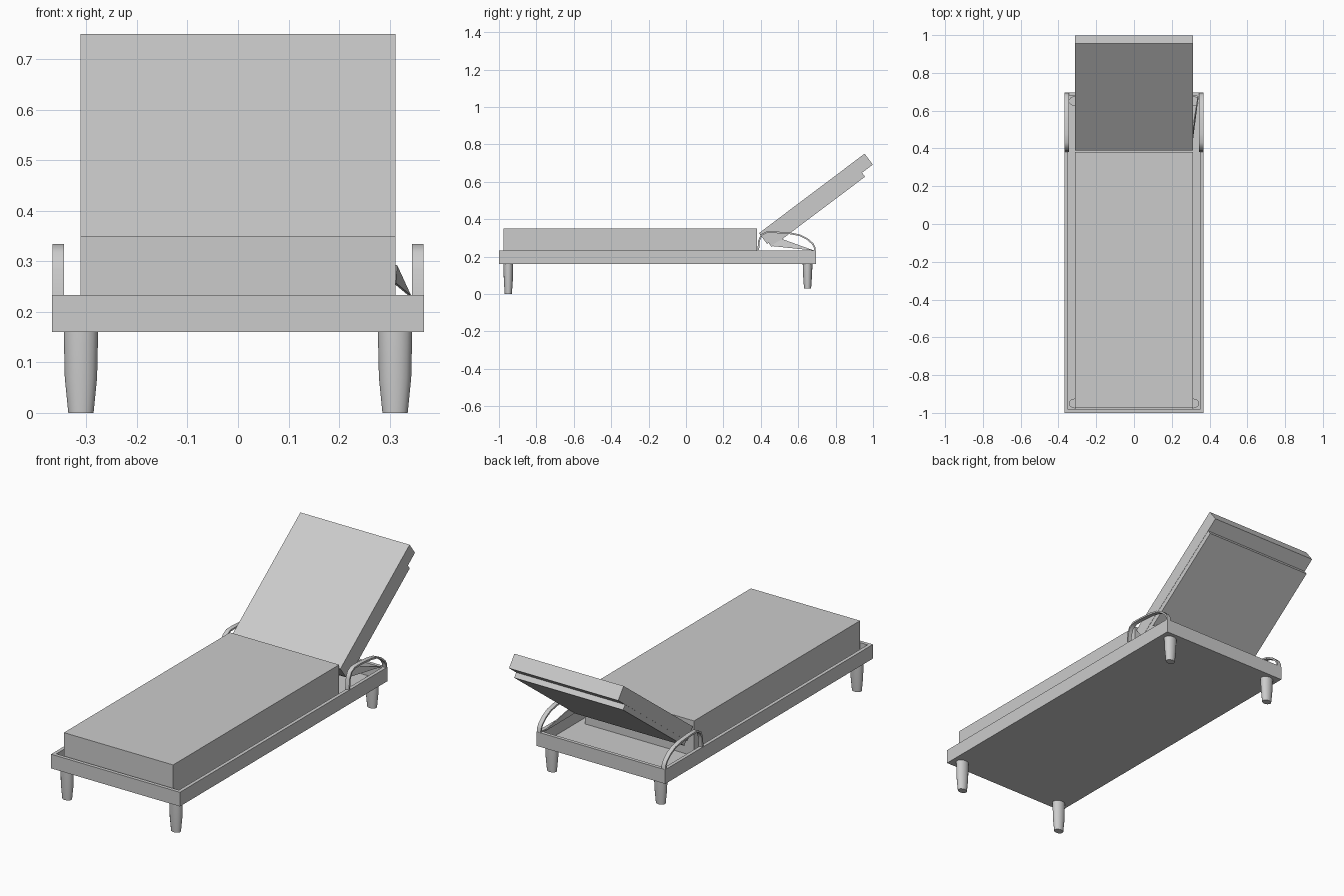
import bpy, bmesh, math
from mathutils import Vector

if "Cube" in bpy.data.objects:
    bpy.data.objects.remove(bpy.data.objects["Cube"])


def make(name, verts, faces, smooth=False):
    me = bpy.data.meshes.new(name)
    me.from_pydata(verts, [], faces)
    bm = bmesh.new()
    bm.from_mesh(me)
    bmesh.ops.recalc_face_normals(bm, faces=bm.faces)
    bm.to_mesh(me)
    bm.free()
    ob = bpy.data.objects.new(name, me)
    bpy.context.collection.objects.link(ob)
    if smooth:
        bpy.ops.object.select_all(action='DESELECT')
        ob.select_set(True)
        bpy.context.view_layer.objects.active = ob
        bpy.ops.object.shade_smooth_by_angle(angle=math.radians(40))
    return ob


def extrude_x(name, profile, x0, x1, smooth=False):
    """Extrude a closed (y, z) profile from x0 to x1."""
    n = len(profile)
    verts = [(x, y, z) for x in (x0, x1) for y, z in profile]
    faces = [tuple(range(n)), tuple(range(n, 2 * n))]
    faces += [(i, (i + 1) % n, n + (i + 1) % n, n + i) for i in range(n)]
    return make(name, verts, faces, smooth)


def box(name, x0, x1, y0, y1, z0, z1):
    return extrude_x(name, [(y0, z0), (y1, z0), (y1, z1), (y0, z1)], x0, x1)


# base frame: open tray with a raised rim around a low floor
W, Y0, Y1, Z0, Z1, FLOOR, T = 0.368, -1.0, 0.695, 0.16, 0.233, 0.168, 0.018


def ring(inset, z):
    x, a, b = W - inset, Y0 + inset, Y1 - inset
    return [(-x, a, z), (x, a, z), (x, b, z), (-x, b, z)]


verts = ring(0, Z0) + ring(0, Z1) + ring(T, Z1) + ring(T, FLOOR)
faces = [(0, 1, 2, 3), (12, 13, 14, 15)]
for r in range(3):
    for i in range(4):
        j = (i + 1) % 4
        faces.append((4 * r + i, 4 * r + j, 4 * r + 4 + j, 4 * r + 4 + i))
make("base_frame", verts, faces)


# tapered oval legs
def leg(name, cx, cy, foot):
    n = 16
    levels = [(foot, 0.025, 0.019), (foot + 0.07, 0.032, 0.024),
              (0.16, 0.034, 0.026), (0.176, 0.034, 0.026)]
    vs = [(cx + rx * math.cos(2 * math.pi * i / n),
           cy + ry * math.sin(2 * math.pi * i / n), z)
          for z, rx, ry in levels for i in range(n)]
    fs = [tuple(range(n)), tuple(range(3 * n, 4 * n))]
    for r in range(3):
        for i in range(n):
            j = (i + 1) % n
            fs.append((r * n + i, r * n + j, (r + 1) * n + j, (r + 1) * n + i))
    make(name, vs, fs, True)


for side, s in (("left", -1), ("right", 1)):
    leg("front_leg_" + side, s * 0.311, -0.95, 0.0)
    leg("back_leg_" + side, s * 0.311, 0.65, 0.03)

# seat cushion
box("seat_cushion", -0.312, 0.312, -0.975, 0.38, FLOOR, 0.35)

# tilted backrest: cushion and the panel under it
org = Vector((0.39, 0.325))
along = Vector((0.799, 0.601))
down = Vector((0.601, -0.799))


def tilted(name, s0, s1, d0, d1, hw):
    pts = [org + along * s + down * d
           for s, d in ((s0, d0), (s1, d0), (s1, d1), (s0, d1))]
    extrude_x(name, [tuple(p) for p in pts], -hw, hw)


tilted("back_cushion", 0, 0.707, 0, 0.073, 0.312)
tilted("back_panel", 0.01, 0.635, 0.073, 0.1, 0.311)

# curved arm straps: a thin band following an arch on each side
path = [Vector(p) for p in ((0.381, 0.225), (0.386, 0.285), (0.4, 0.318), (0.43, 0.334),
                            (0.48, 0.334), (0.56, 0.328), (0.61, 0.318), (0.65, 0.298),
                            (0.68, 0.272), (0.692, 0.25), (0.694, 0.225))]
inner = []
for i, p in enumerate(path):
    t = (path[min(i + 1, len(path) - 1)] - path[max(i - 1, 0)]).normalized()
    inner.append(p + Vector((t.y, -t.x)) * 0.009)
profile = [tuple(p) for p in path + inner[::-1]]
for side, s in (("left", -1), ("right", 1)):
    extrude_x("arm_strap_" + side, profile, s * 0.345, s * 0.367, True)

# thin brace from the backrest hinge to the back right corner
tri = [(0.308, 0.45, 0.257), (0.31, 0.515, 0.293), (0.338, 0.685, 0.232)]
vs = tri + [(x + 0.005, y, z) for x, y, z in tri]
make("back_brace", vs, [(0, 1, 2), (3, 4, 5), (0, 1, 4, 3), (1, 2, 5, 4), (2, 0, 3, 5)])
